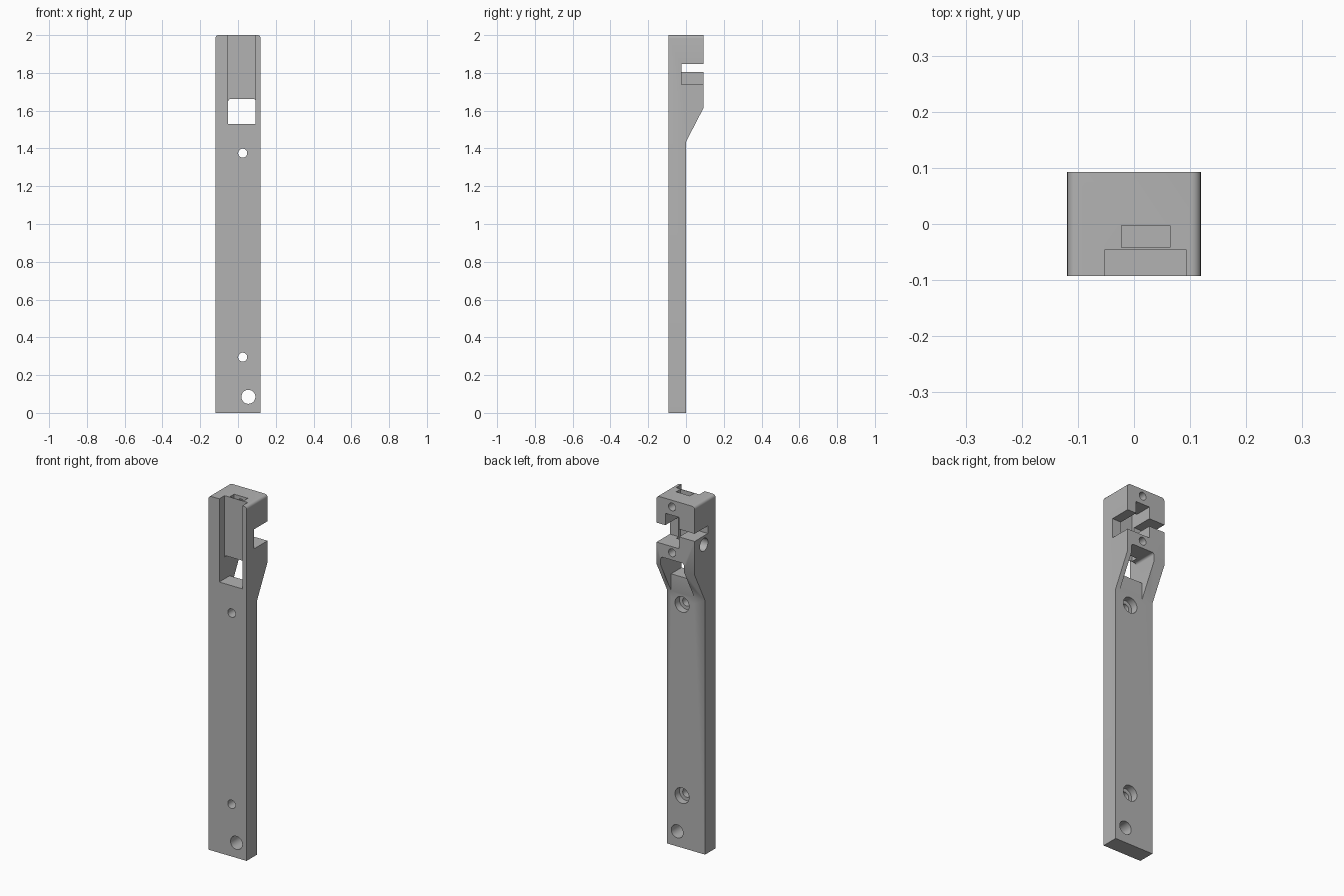
import bpy, bmesh, math
from mathutils import Matrix, Vector

cube = bpy.data.objects.get("Cube")
if cube:
    bpy.data.objects.remove(cube, do_unlink=True)

grey = bpy.data.materials.new("plain_grey")
grey.use_nodes = True
colour = (0.45, 0.45, 0.45, 1)
grey.diffuse_color = colour
grey.node_tree.nodes["Principled BSDF"].inputs["Base Color"].default_value = colour


def make_object(name, bm):
    bmesh.ops.recalc_face_normals(bm, faces=bm.faces)
    mesh = bpy.data.meshes.new(name)
    bm.to_mesh(mesh)
    bm.free()
    mesh.materials.append(grey)
    obj = bpy.data.objects.new(name, mesh)
    bpy.context.collection.objects.link(obj)
    return obj


def box(name, x, y, z, round_top=0):
    bm = bmesh.new()
    bmesh.ops.create_cube(bm, size=1)
    for v in bm.verts:
        v.co = Vector(r[0] if c < 0 else r[1] for c, r in zip(v.co, (x, y, z)))
    if round_top:
        edges = [e for e in bm.edges
                 if all(abs(v.co.z - z[1]) < 1e-5 for v in e.verts)
                 and abs(e.verts[0].co.x - e.verts[1].co.x) < 1e-5]
        bmesh.ops.bevel(bm, geom=edges, offset=round_top, segments=5,
                        profile=0.5, affect='EDGES')
    return make_object(name, bm)


def drill(name, start, end, radius):
    # Cylinder between two points
    a, b = Vector(start), Vector(end)
    bm = bmesh.new()
    turn = Vector((0, 0, 1)).rotation_difference(b - a).to_matrix().to_4x4()
    bmesh.ops.create_cone(bm, cap_ends=True, segments=32, radius1=radius, radius2=radius,
                          depth=(b - a).length,
                          matrix=Matrix.Translation((a + b) / 2) @ turn)
    return make_object(name, bm)


# Bar with a thicker head, extruded from its side profile
W, D = 0.119, 0.093
profile = [(-D, 0), (0, 0), (0, 1.435), (D, 1.615), (D, 2), (-D, 2)]
bm = bmesh.new()
face = bm.faces.new([bm.verts.new((-W, y, z)) for y, z in profile])
extruded = bmesh.ops.extrude_face_region(bm, geom=[face])
bmesh.ops.translate(bm, vec=(2 * W, 0, 0),
                    verts=[g for g in extruded["geom"] if isinstance(g, bmesh.types.BMVert)])
# Rounded top side edges
top_edges = [e for e in bm.edges if all(v.co.z > 1.99 for v in e.verts)
             and abs(e.verts[0].co.x - e.verts[1].co.x) < 1e-5]
bmesh.ops.bevel(bm, geom=top_edges, offset=0.016, segments=5, profile=0.5, affect='EDGES')
body = make_object("mounting_bar", bm)

groove, pocket = (-0.052, 0.093), (-0.022, 0.064)
cutters = [
    # Front groove, window and rear channel
    box("front_groove", groove, (-1, -0.045), (1.53, 2.1)),
    box("window", groove, (-0.2, 0.2), (1.53, 1.662), 0.012),
    box("rear_channel", groove, (0, 0.2), (1.4, 1.662), 0.012),
    # Cross slot, deeper on the left half
    box("cross_slot", (-0.2, 0.2), (-0.025, 0.2), (1.805, 1.848)),
    box("slot_step", (-0.022, 0.2), (-0.025, 0.2), (1.738, 1.83)),
    # Strip pocket and its rear opening
    box("strip_pocket", pocket, (-0.042, -0.003), (1.6, 2.1)),
    box("rear_opening", pocket, (-0.02, 0.2), (1.82, 1.915)),
    # Blind side hole
    drill("side_hole", (-0.2, 0.01, 1.755), (-0.06, 0.01, 1.755), 0.036),
    # Hole at the foot
    drill("foot_hole", (0.055, -0.2, 0.085), (0.055, 0.2, 0.085), 0.037),
]
# Counterbored screw holes
for z in (0.295, 1.375):
    cutters.append(drill("screw_hole", (0.025, -0.2, z), (0.025, 0.1, z), 0.024))
    cutters.append(drill("counterbore", (0.025, -0.04, z), (0.025, 0.1, z), 0.044))
# Small set screw holes in the head
for z in (1.703, 1.962):
    cutters.append(drill("set_screw_hole", (0.022, -0.02, z), (0.022, 0.2, z), 0.022))

for cutter in cutters:
    cutter.hide_render = True
    mod = body.modifiers.new(cutter.name, 'BOOLEAN')
    mod.operation, mod.solver, mod.object = 'DIFFERENCE', 'EXACT', cutter

# Bake the cuts and drop the cutters
graph = bpy.context.evaluated_depsgraph_get()
result = bpy.data.meshes.new_from_object(body.evaluated_get(graph))
body.modifiers.clear()
body.data = result
result.materials.clear()
result.materials.append(grey)
for cutter in cutters:
    bpy.data.objects.remove(cutter, do_unlink=True)

bpy.ops.object.select_all(action='DESELECT')
body.select_set(True)
bpy.context.view_layer.objects.active = body
bpy.ops.object.shade_smooth_by_angle(angle=math.radians(30))
